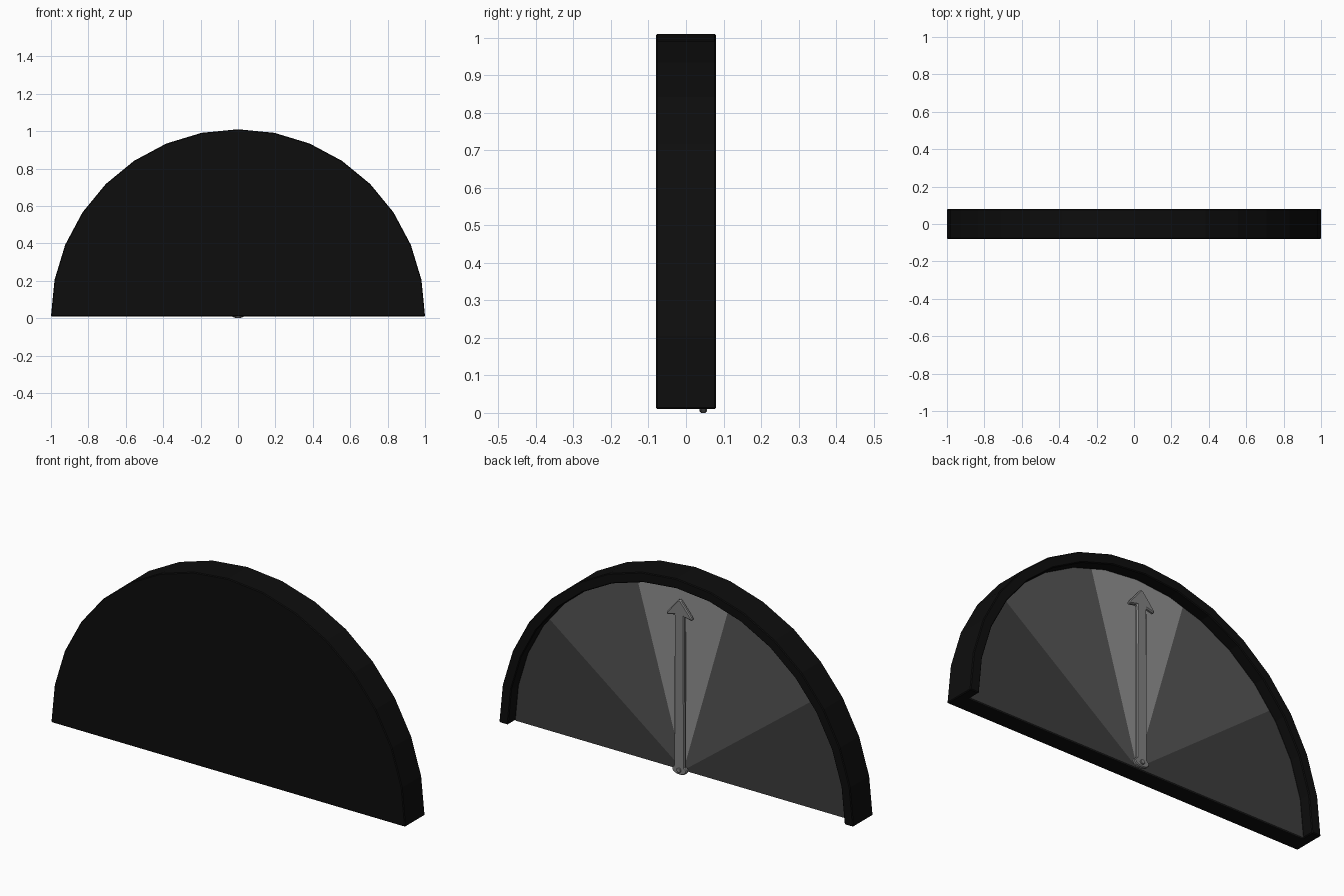
import bpy, bmesh
from math import sin, cos, pi, radians, degrees

if "Cube" in bpy.data.objects:
    bpy.data.objects.remove(bpy.data.objects["Cube"])

Z0 = 0.01          # underside of the housing
STEP = 11.25       # degrees per rim segment
R_IN = 0.95
FLOOR = 0.018      # depth of the recessed dial


def material(name, v):
    m = bpy.data.materials.new(name)
    m.diffuse_color = (v, v, v, 1)
    m.use_nodes = True
    m.node_tree.nodes["Principled BSDF"].inputs["Base Color"].default_value = m.diffuse_color
    return m


def finish(name, bm, mat=None, bevel=0, segments=1):
    bmesh.ops.recalc_face_normals(bm, faces=bm.faces)
    me = bpy.data.meshes.new(name)
    bm.to_mesh(me)
    bm.free()
    ob = bpy.data.objects.new(name, me)
    bpy.context.collection.objects.link(ob)
    if mat:
        me.materials.append(mat)
    if bevel:
        b = ob.modifiers.new("bevel", 'BEVEL')
        b.width, b.segments = bevel, segments
        b.limit_method, b.angle_limit = 'ANGLE', radians(30)
    return ob


def prism(name, pts, y0, y1, mat=None, bevel=0):
    """Extrude an x-z outline along y."""
    bm = bmesh.new()
    a = [bm.verts.new((x, y0, z)) for x, z in pts]
    b = [bm.verts.new((x, y1, z)) for x, z in pts]
    bm.faces.new(a)
    bm.faces.new(b)
    for i in range(len(pts)):
        j = (i + 1) % len(pts)
        bm.faces.new((a[i], a[j], b[j], b[i]))
    return finish(name, bm, mat, bevel)


def ellipse(rx, rz, cz, n):
    return [(rx * cos(2 * pi * i / n), cz + rz * sin(2 * pi * i / n)) for i in range(n)]


black = material("black", 0.004)
dark = material("dark_grey", 0.045)
mid = material("mid_grey", 0.09)
light = material("light_grey", 0.28)
metal = material("needle_grey", 0.22)

# Housing: half disc with a recess open to the back and the bottom
bm = bmesh.new()


def arc(r, y):
    return [bm.verts.new((r * cos(radians(i * STEP)), y, Z0 + r * sin(radians(i * STEP))))
            for i in range(17)]


rings = [arc(1, -0.08), arc(1, 0.08), arc(R_IN, 0.08), arc(R_IN, FLOOR)]
for p, q in zip(rings, rings[1:]):
    for i in range(16):
        bm.faces.new((p[i], p[i + 1], q[i + 1], q[i]))
bm.faces.new(rings[0])
bm.faces.new(rings[3])
bm.faces.new([r[0] for r in rings] + [r[-1] for r in reversed(rings)])
finish("housing", bm, black, 0.004)


# Dial sectors, following the faceted inner edge of the rim
def edge_point(a):
    r = (R_IN - 0.001) * cos(radians(STEP / 2)) / cos(radians(a % STEP - STEP / 2))
    return (r * cos(radians(a)), Z0 + r * sin(radians(a)))


bounds = [0, 37, 74, 106, 143, 180]
for k, mat in enumerate((dark, mid, light, mid, dark)):
    a0, a1 = bounds[k], bounds[k + 1]
    angles = [a0] + [i * STEP for i in range(17) if a0 < i * STEP < a1] + [a1]
    prism(f"dial_sector_{k + 1}", [(0, Z0)] + [edge_point(a) for a in angles],
          FLOOR - 0.004, FLOOR + 0.003, mat)

# Needle: shaft and arrow head in one outline
half = [(0.03, 0.02), (0.027, 0.81), (0.072, 0.80), (0.07, 0.815), (0.006, 0.892)]
prism("needle", half + [(-x, z) for x, z in reversed(half)], 0.036, 0.056, metal, 0.005)

# Needle hub and pivot pin
prism("needle_hub", ellipse(0.042, 0.024, 0.024, 16), 0.036, 0.056, metal, 0.004)
prism("pivot_pin", ellipse(0.012, 0.012, 0.024, 12), FLOOR, 0.062, metal, 0.002)
